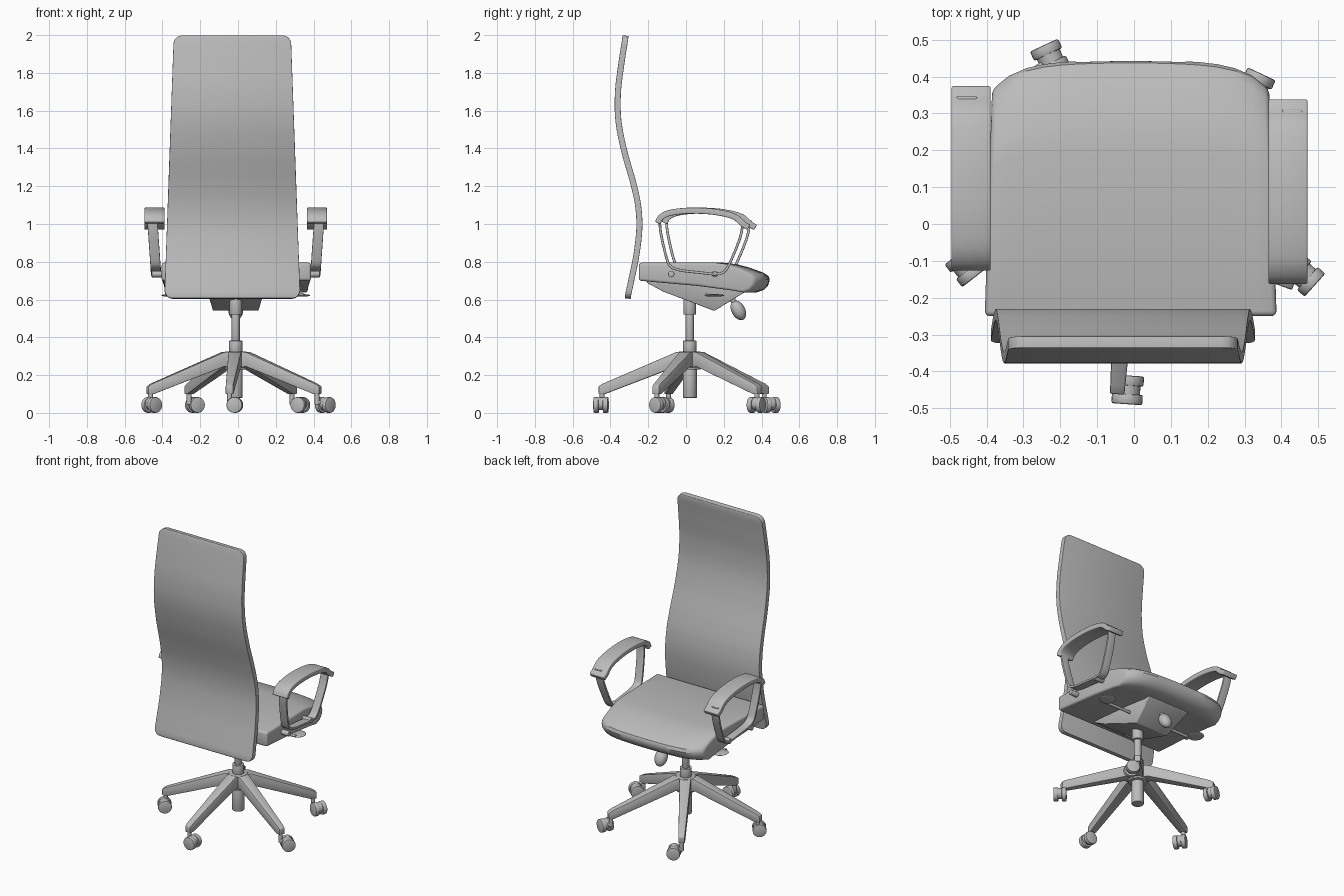
import bpy, bmesh
from math import sin, cos, radians, pi, sqrt
from mathutils import Vector, Matrix

if "Cube" in bpy.data.objects:
    bpy.data.objects.remove(bpy.data.objects["Cube"], do_unlink=True)

grey = bpy.data.materials.new("plain grey")
grey.use_nodes = True
grey.diffuse_color = (0.5, 0.5, 0.5, 1)
grey.node_tree.nodes["Principled BSDF"].inputs["Base Color"].default_value = (0.5, 0.5, 0.5, 1)

CX, CY = -0.012, 0.02      # axis of the column


def finish(name, bm, thickness=0, bevel=0, segments=3):
    """Turn a bmesh into a named, coloured object with its modifiers applied."""
    bmesh.ops.recalc_face_normals(bm, faces=bm.faces)
    mesh = bpy.data.meshes.new(name)
    bm.to_mesh(mesh)
    bm.free()
    mesh.materials.append(grey)
    ob = bpy.data.objects.new(name, mesh)
    bpy.context.collection.objects.link(ob)
    if thickness:
        mod = ob.modifiers.new("thickness", 'SOLIDIFY')
        mod.thickness, mod.offset = thickness, 0
    if bevel:
        mod = ob.modifiers.new("rounding", 'BEVEL')
        mod.width, mod.segments = bevel, segments
        mod.limit_method, mod.angle_limit = 'ANGLE', radians(40)
    bpy.ops.object.select_all(action='DESELECT')
    ob.select_set(True)
    bpy.context.view_layer.objects.active = ob
    bpy.ops.object.convert(target='MESH')
    bpy.ops.object.shade_smooth_by_angle(angle=radians(35))
    return ob


def loft(name, profile, stations, place, **kw):
    """Join copies of a closed profile, one per station, and cap both ends."""
    bm = bmesh.new()
    rings = [[bm.verts.new(place(u, a, z)) for a, z in profile] for u in stations]
    n = len(profile)
    for r, s in zip(rings, rings[1:]):
        for i in range(n):
            j = (i + 1) % n
            bm.faces.new((r[i], r[j], s[j], s[i]))
    bm.faces.new(rings[0])
    bm.faces.new(rings[-1])
    return finish(name, bm, **kw)


def smooth_path(pts, steps=6):
    """Catmull-Rom curve through the points."""
    p = [Vector(q) for q in pts]
    p = [2 * p[0] - p[1]] + p + [2 * p[-1] - p[-2]]
    out = []
    for a, b, c, d in zip(p, p[1:], p[2:], p[3:]):
        for k in range(steps):
            t = k / steps
            out.append(0.5 * (2 * b + (c - a) * t + (2 * a - 5 * b + 4 * c - d) * t * t
                              + (3 * b - a - 3 * c + d) * t ** 3))
    return out + [p[-2]]


def ribbon(name, path, centre, half, thickness, bevel):
    """Strip that follows a (y, z) path and is wide along x."""
    bm = bmesh.new()
    rows = [[bm.verts.new((centre(z) + s * half(z), y, z)) for s in (-1, 1)] for y, z in path]
    for a, b in zip(rows, rows[1:]):
        bm.faces.new((a[0], a[1], b[1], b[0]))
    return finish(name, bm, thickness, bevel)


def cylinder(name, start, end, radius, bevel=0, sides=24):
    start, end = Vector(start), Vector(end)
    axis = end - start
    turn = axis.to_track_quat('Z', 'Y').to_matrix().to_4x4()
    bm = bmesh.new()
    bmesh.ops.create_cone(bm, cap_ends=True, segments=sides, radius1=radius, radius2=radius,
                          depth=axis.length, matrix=Matrix.Translation((start + end) / 2) @ turn)
    return finish(name, bm, bevel=bevel, segments=2)


def ellipsoid(name, centre, size, tilt=0):
    bm = bmesh.new()
    bmesh.ops.create_uvsphere(bm, u_segments=24, v_segments=12, radius=1,
                              matrix=Matrix.Translation(centre) @ Matrix.Rotation(tilt, 4, 'X')
                              @ Matrix.Diagonal((*size, 1)))
    return finish(name, bm)


# Backrest: a curved panel with rounded corners
back = smooth_path([(-0.308, 0.605), (-0.305, 0.63), (-0.29, 0.7), (-0.262, 0.84), (-0.247, 0.98),
                    (-0.254, 1.1), (-0.28, 1.22), (-0.328, 1.39), (-0.358, 1.55), (-0.36, 1.7),
                    (-0.342, 1.85), (-0.325, 1.96), (-0.32, 1.997)], 8)


def back_half(z):
    half = 0.36 - 0.05 * (z - 0.6) / 1.4
    gap = min(z - 0.605, 1.997 - z)
    r = 0.045
    return half - (r - sqrt(max(0, r * r - (r - gap) ** 2)) if gap < r else 0)


ribbon("backrest", back, lambda z: -0.03, back_half, 0.032, 0.011)

# Seat cushion: side profile carried across, front edge bowed in plan
seat = [(-0.25, 0.795), (0.2, 0.795), (0.27, 0.787), (0.34, 0.768), (0.41, 0.742), (0.437, 0.725),
        (0.445, 0.705), (0.435, 0.675), (0.41, 0.65), (0.37, 0.637), (0.3, 0.648), (0.1, 0.672),
        (-0.25, 0.7)]


def seat_point(u, y, z):
    along = max(0, (y + 0.25) / 0.695)
    half = 0.396 - 0.02 * along
    return (-0.009 + u * half, y - along * (0.02 * u ** 2 + 0.06 * u ** 6), z)


loft("seat_cushion", seat, [k / 8 for k in range(-8, 9)], seat_point, bevel=0.014)

# Tilt mechanism under the seat
housing = [(-0.22, 0.71), (-0.2, 0.685), (-0.12, 0.642), (0.15, 0.54), (0.31, 0.638), (0.29, 0.69)]
loft("tilt_housing", housing, (-1, 1),
     lambda u, y, z: (CX + u * (0.15 if z > 0.6 else 0.12), y, z), bevel=0.004)
ellipsoid("tension_knob", (CX, 0.277, 0.543), (0.04, 0.036, 0.056), 0.5)
cylinder("knob_shaft", (CX, 0.24, 0.61), (CX, 0.277, 0.55), 0.015)
for side, label in ((-1, "right"), (1, "left")):
    cylinder(label + "_lever_rod", (CX, 0.11, 0.625), (CX + side * 0.36, 0.11, 0.625), 0.009, sides=12)
    ellipsoid(label + "_lever_paddle", (CX + side * 0.345, 0.15, 0.622), (0.05, 0.052, 0.007))

# Armrests: thin loop, padded top and two bolts each
loop = smooth_path([(-0.122, 1.03), (-0.115, 0.95), (-0.085, 0.82), (-0.062, 0.775), (-0.01, 0.755),
                    (0.1, 0.742), (0.18, 0.735), (0.225, 0.752), (0.262, 0.82), (0.305, 0.93),
                    (0.322, 1.02)])
pad = smooth_path([(-0.132, 1.005), (-0.115, 1.035), (-0.07, 1.058), (0.02, 1.07), (0.13, 1.068),
                   (0.22, 1.055), (0.28, 1.035), (0.32, 1.0), (0.35, 0.982)])
for side, label, shift in ((-1, "right", 0.018), (1, "left", -0.018)):
    def slide(path):
        return [(y + shift, z) for y, z in path]
    ribbon(label + "_arm_loop", slide(loop),
           lambda z: CX + side * (0.422 + 0.07 * (z - 0.74)), lambda z: 0.027, 0.014, 0.003)
    ribbon(label + "_arm_pad", slide(pad), lambda z: CX + side * 0.43, lambda z: 0.053, 0.032, 0.009)
    for y in (-0.06, 0.17):
        cylinder(label + "_arm_bolt", (CX + side * 0.36, y + shift, 0.735),
                 (CX + side * 0.445, y + shift, 0.735), 0.017, 0.003, 16)

# Gas column and hub
for name, low, high, radius in (("lower_tube", 0.08, 0.25, 0.037), ("hub", 0.23, 0.325, 0.058),
                                ("collar", 0.32, 0.382, 0.036), ("piston", 0.37, 0.57, 0.022),
                                ("piston_socket", 0.52, 0.62, 0.034)):
    cylinder(name, (CX, CY, low), (CX, CY, high), radius, 0.003)

# Five star legs, each with a caster swivelled its own way
leg = [(0.02, 0.325), (0.07, 0.322), (0.46, 0.155), (0.483, 0.14), (0.483, 0.1), (0.45, 0.1),
       (0.07, 0.245), (0.02, 0.235)]
casters = ((266, -0.017, -0.45, 86), (338, 0.462, -0.14, -42), (50, 0.33, 0.372, 65),
           (122, -0.228, 0.45, -65), (194, -0.457, -0.115, -52))
for angle, x, y, heading in casters:
    c, s = cos(radians(angle)), sin(radians(angle))

    def leg_point(u, r, z):
        w = u * (0.036 - 0.034 * r)
        return (CX + r * c - w * s, CY + r * s + w * c, z)

    loft("base_leg", leg, (-1, 1), leg_point, bevel=0.004, segments=2)
    tip = Vector((CX + 0.465 * c, CY + 0.465 * s, 0))
    cylinder("caster_stem", tip + Vector((0, 0, 0.045)), tip + Vector((0, 0, 0.12)), 0.013, sides=12)
    mid = Vector((x, y, 0.042))
    axis = Vector((cos(radians(heading)), sin(radians(heading)), 0))
    cylinder("caster_hood", mid - axis * 0.015 + Vector((0, 0, 0.006)),
             mid + axis * 0.015 + Vector((0, 0, 0.006)), 0.034)
    bridge = tip + Vector((0, 0, 0.055))
    cylinder("caster_bridge", mid + Vector((0, 0, 0.013)), bridge, 0.014, sides=12)
    for k in (-1, 1):
        cylinder("caster_wheel", mid + axis * k * 0.011, mid + axis * k * 0.039, 0.042, 0.005)
